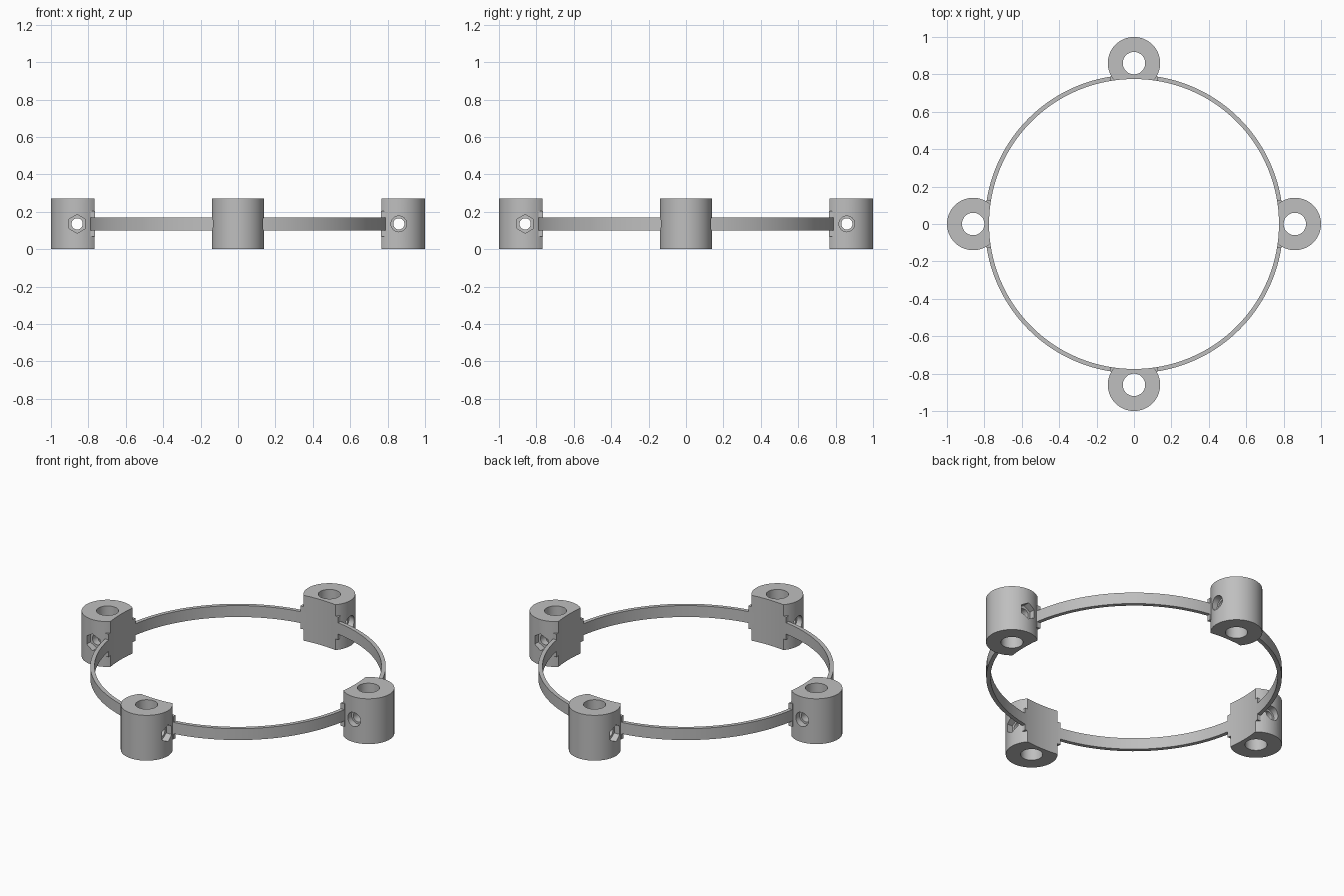
import bpy
import math
from mathutils import Matrix

if "Cube" in bpy.data.objects:
    bpy.data.objects.remove(bpy.data.objects["Cube"], do_unlink=True)

HEIGHT = 0.27
MID = HEIGHT / 2
LUG_X, LUG_R = 0.86, 0.14
RING_IN, RING_OUT = 0.775, 0.798
STEPS = 128

grey = bpy.data.materials.new("plain grey")
grey.use_nodes = True
grey.diffuse_color = (0.52, 0.52, 0.52, 1)
grey.node_tree.nodes["Principled BSDF"].inputs["Base Color"].default_value = grey.diffuse_color


def cylinder(name, radius, depth, loc, sides=STEPS, rot=(0, 0, 0)):
    bpy.ops.mesh.primitive_cylinder_add(vertices=sides, radius=radius, depth=depth,
                                        location=loc, rotation=rot)
    obj = bpy.context.object
    obj.name = name
    bpy.ops.object.transform_apply(location=True, rotation=True, scale=True)
    obj.data.materials.append(grey)
    return obj


def box(name, size, loc):
    bpy.ops.mesh.primitive_cube_add(size=1, location=loc)
    obj = bpy.context.object
    obj.name = name
    obj.scale = size
    bpy.ops.object.transform_apply(location=True, rotation=True, scale=True)
    obj.data.materials.append(grey)
    return obj


def combine(target, tool, operation):
    """Apply a boolean and delete the tool."""
    mod = target.modifiers.new("cut", "BOOLEAN")
    mod.operation, mod.solver, mod.object = operation, "EXACT", tool
    bpy.context.view_layer.objects.active = target
    bpy.ops.object.modifier_apply(modifier=mod.name)
    bpy.data.objects.remove(tool, do_unlink=True)


def smooth(obj):
    bpy.ops.object.select_all(action="DESELECT")
    obj.select_set(True)
    bpy.context.view_layer.objects.active = obj
    bpy.ops.object.shade_smooth_by_angle(angle=math.radians(30))


# Thin band joining the lugs
band = cylinder("ring_band", RING_OUT, 0.068, (0, 0, MID))
combine(band, cylinder("cutter", RING_IN, 1, (0, 0, MID)), "DIFFERENCE")
smooth(band)

# Lug with short thickened band ends, hollowed on the inner side by the ring's circle
lug = cylinder("left_lug", LUG_R, HEIGHT, (LUG_X, 0, MID), 64)
tab = cylinder("tab", RING_OUT, 0.136, (0, 0, MID))
combine(tab, box("cutter", (0.4, 0.25, 1), (0.75, 0, MID)), "INTERSECT")
combine(lug, tab, "UNION")
combine(lug, cylinder("cutter", RING_IN, 1, (0, 0, MID)), "DIFFERENCE")

# Vertical bore, cross bolt hole, hexagonal nut pocket and round head pocket
across = (math.pi / 2, 0, 0)
combine(lug, cylinder("cutter", 0.06, 1, (LUG_X, 0, MID), 48), "DIFFERENCE")
combine(lug, cylinder("cutter", 0.03, 1, (LUG_X, 0, MID), 32, across), "DIFFERENCE")
combine(lug, cylinder("cutter", 0.05, 0.2, (LUG_X, 0.2, MID), 6, across), "DIFFERENCE")
combine(lug, cylinder("cutter", 0.042, 0.2, (LUG_X, -0.2, MID), 32, across), "DIFFERENCE")
smooth(lug)

# Three more lugs, turned about the centre
for i, name in enumerate(("back_lug", "right_lug", "front_lug"), 1):
    copy = lug.copy()
    copy.data = lug.data.copy()
    copy.name = name
    copy.data.transform(Matrix.Rotation(i * math.pi / 2, 4, "Z"))
    bpy.context.collection.objects.link(copy)
